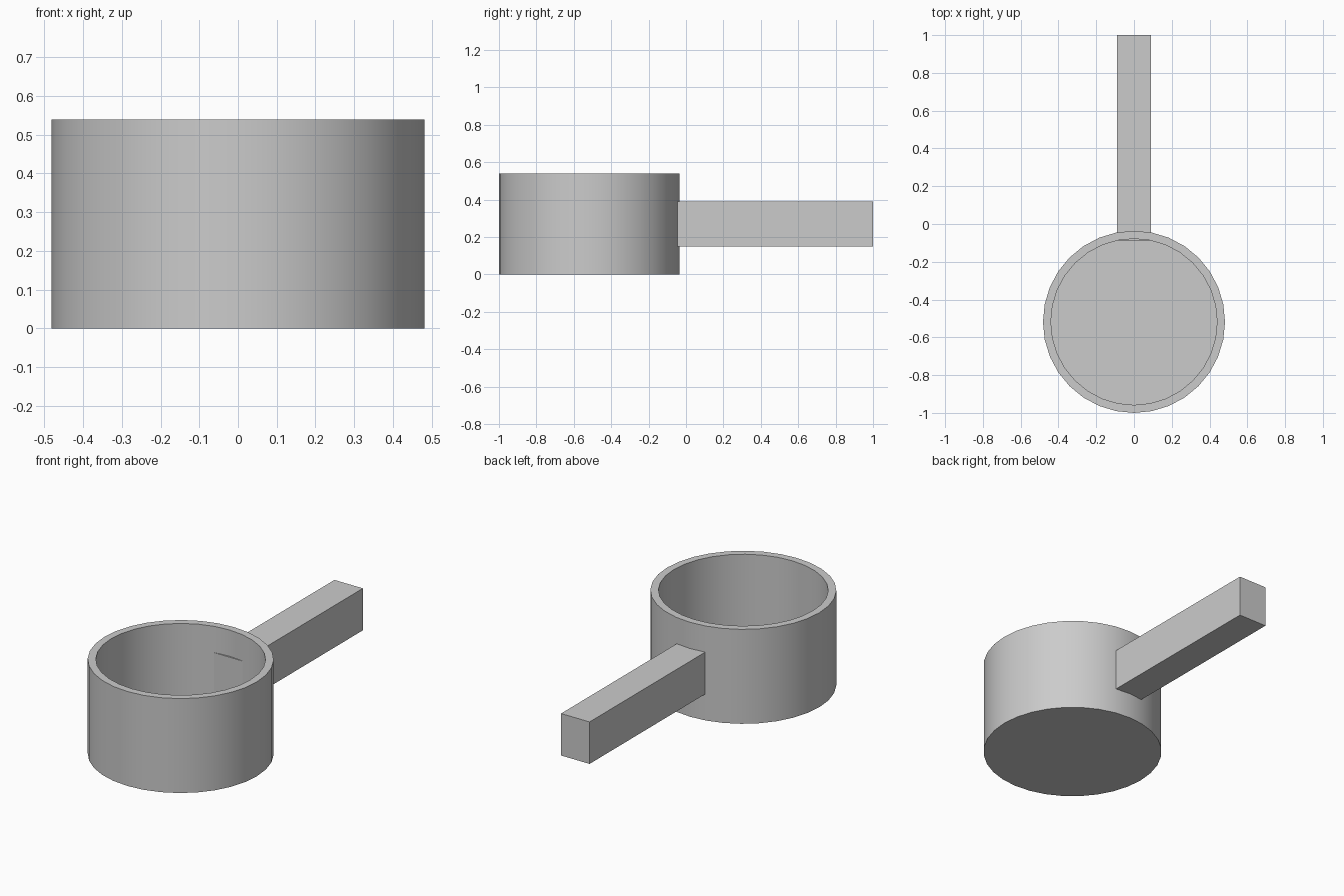
import bpy
import bmesh
import math
from mathutils import Matrix, Vector

cube = bpy.data.objects.get("Cube")
if cube:
    bpy.data.objects.remove(cube, do_unlink=True)

SIDES = 32
RADIUS, INNER_RADIUS = 0.482, 0.44
HEIGHT, FLOOR = 0.54, 0.04
CENTRE_Y = -0.518

# One plain grey for the whole model
grey = bpy.data.materials.new("plain_grey")
grey.use_nodes = True
colour = (0.6, 0.6, 0.6, 1.0)
grey.diffuse_color = colour
grey.node_tree.nodes["Principled BSDF"].inputs["Base Color"].default_value = colour


def add_object(name, bm):
    mesh = bpy.data.meshes.new(name)
    bmesh.ops.recalc_face_normals(bm, faces=bm.faces)
    bm.to_mesh(mesh)
    bm.free()
    mesh.materials.append(grey)
    obj = bpy.data.objects.new(name, mesh)
    bpy.context.collection.objects.link(obj)
    return obj


# Cup: a cylinder whose top is inset to a rim and pushed down to the floor
bm = bmesh.new()
bmesh.ops.create_cone(
    bm, cap_ends=True, segments=SIDES, radius1=RADIUS, radius2=RADIUS,
    depth=HEIGHT, matrix=Matrix.Translation((0, CENTRE_Y, HEIGHT / 2)))
bm.faces.ensure_lookup_table()
top = max(bm.faces, key=lambda f: f.calc_center_median().z)
rim_width = (RADIUS - INNER_RADIUS) * math.cos(math.pi / SIDES)
bmesh.ops.inset_region(bm, faces=[top], thickness=rim_width, use_even_offset=True)
well = bmesh.ops.extrude_face_region(bm, geom=[top])
bmesh.ops.translate(
    bm, vec=Vector((0, 0, FLOOR - HEIGHT)),
    verts=[v for v in well["geom"] if isinstance(v, bmesh.types.BMVert)])
if top.is_valid:
    bmesh.ops.delete(bm, geom=[top], context='FACES_ONLY')
cup = add_object("cup", bm)

bpy.ops.object.select_all(action='DESELECT')
cup.select_set(True)
bpy.context.view_layer.objects.active = cup
bpy.ops.object.shade_smooth_by_angle(angle=math.radians(30))

# Handle: a straight bar whose end just passes through the cup wall
low, high = Vector((-0.09, -0.088, 0.15)), Vector((0.09, 1.0, 0.39))
bm = bmesh.new()
bmesh.ops.create_cube(
    bm, size=1.0,
    matrix=Matrix.Translation((low + high) / 2) @ Matrix.Diagonal((*(high - low), 1.0)))
add_object("handle", bm)
